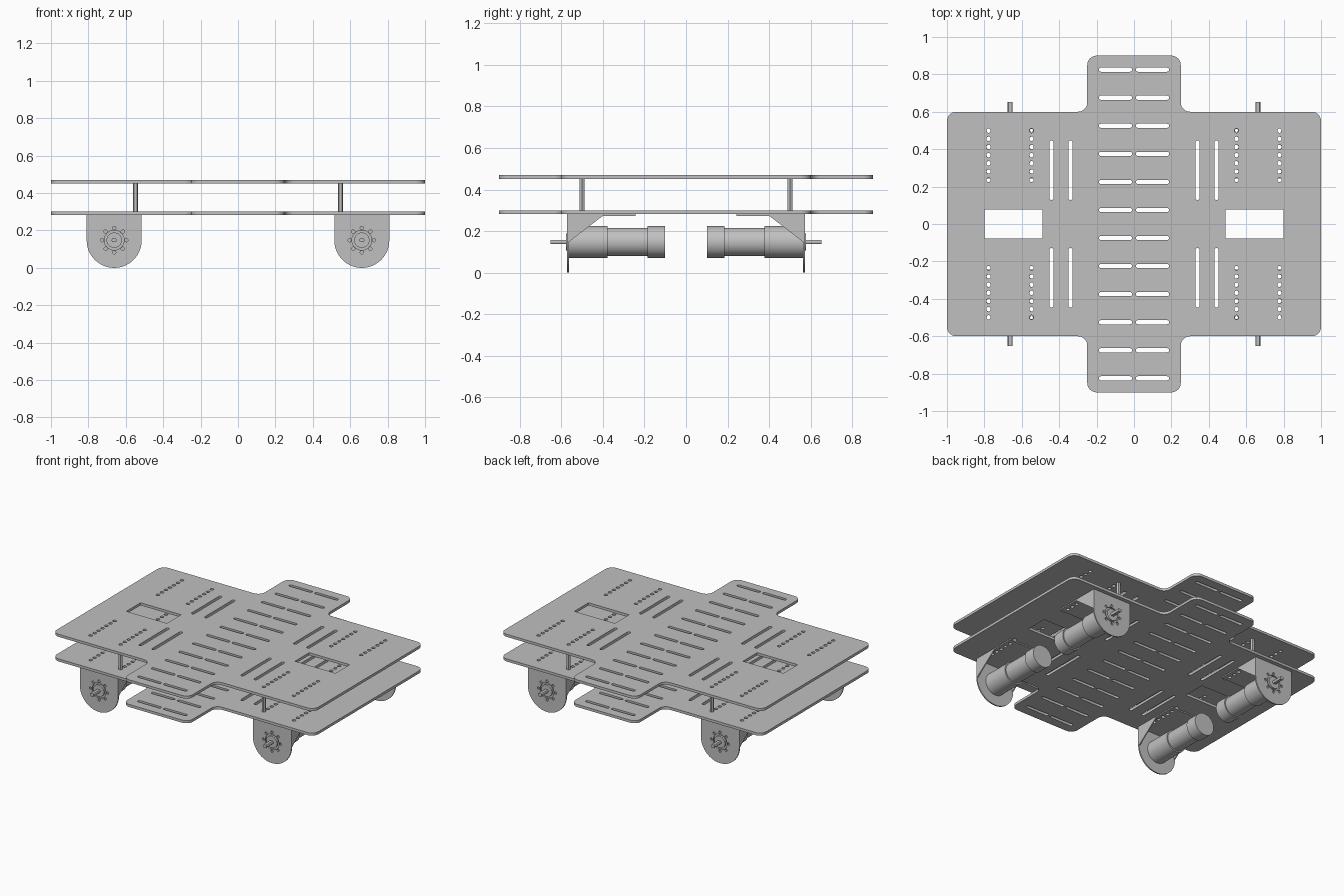
import bpy, bmesh
from math import pi, sin, cos, radians
from mathutils import Matrix, Vector

cube = bpy.data.objects.get("Cube")
if cube:
    bpy.data.objects.remove(cube, do_unlink=True)

grey = bpy.data.materials.new("metal grey")
grey.use_nodes = True
GREY = (0.53, 0.53, 0.53, 1)
grey.diffuse_color = GREY
grey.node_tree.nodes["Principled BSDF"].inputs["Base Color"].default_value = GREY


def add_object(name, mesh, matrix, smooth=True):
    mesh.materials.clear()
    mesh.materials.append(grey)
    obj = bpy.data.objects.new(name, mesh)
    bpy.context.collection.objects.link(obj)
    obj.matrix_world = matrix
    if smooth:
        bpy.ops.object.select_all(action='DESELECT')
        obj.select_set(True)
        bpy.context.view_layer.objects.active = obj
        bpy.ops.object.shade_smooth_by_angle(angle=radians(35))
    return obj


# ---- 2D loops ----
def arc(x, y, r, start, end, n):
    return [(x + r * cos(start + (end - start) * i / n),
             y + r * sin(start + (end - start) * i / n)) for i in range(n + 1)]


def circle(x, y, r, n=16):
    return arc(x, y, r, 0, 2 * pi, n)[:-1]


def rect(x, y, w, h):
    return [(x + a * w / 2, y + b * h / 2) for a, b in ((-1, -1), (1, -1), (1, 1), (-1, 1))]


def slot_x(x0, x1, y, r):
    return arc(x1, y, r, -pi / 2, pi / 2, 8) + arc(x0, y, r, pi / 2, 3 * pi / 2, 8)


def slot_y(y0, y1, x, r):
    return [(x + b, a) for a, b in ((p, -q) for p, q in slot_x(y0, y1, 0, r))]


def rounded(points, r, n=8):
    """Round every right-angled corner of a polygon, convex or concave."""
    out = []
    for i, p in enumerate(points):
        p = Vector(p)
        a = (Vector(points[i - 1]) - p).normalized() * r
        b = (Vector(points[(i + 1) % len(points)]) - p).normalized() * r
        for k in range(n + 1):
            t = pi / 2 * k / n
            out.append(tuple(p + a * (1 - sin(t)) + b * (1 - cos(t))))
    return out


def slab(name, loops, z0, z1, matrix=Matrix()):
    """Extrude an outline with holes between two heights."""
    curve = bpy.data.curves.new(name, 'CURVE')
    curve.dimensions = '2D'
    curve.fill_mode = 'BOTH'
    curve.extrude = (z1 - z0) / 2
    for loop in loops:
        spline = curve.splines.new('POLY')
        spline.points.add(len(loop) - 1)
        for pt, (x, y) in zip(spline.points, loop):
            pt.co = (x, y, 0, 1)
        spline.use_cyclic_u = True
    temp = bpy.data.objects.new(name + " outline", curve)
    bpy.context.collection.objects.link(temp)
    graph = bpy.context.evaluated_depsgraph_get()
    mesh = bpy.data.meshes.new_from_object(temp.evaluated_get(graph))
    bpy.data.objects.remove(temp, do_unlink=True)
    bpy.data.curves.remove(curve)
    mesh.transform(Matrix.Translation((0, 0, (z0 + z1) / 2)))
    bm = bmesh.new()
    bm.from_mesh(mesh)
    bmesh.ops.remove_doubles(bm, verts=bm.verts, dist=1e-5)
    bmesh.ops.recalc_face_normals(bm, faces=bm.faces)
    bm.to_mesh(mesh)
    bm.free()
    return add_object(name, mesh, matrix)


def lathe(name, profile, matrix):
    """Revolve (radius, depth) points about the local z axis."""
    bm = bmesh.new()
    verts = [bm.verts.new((r, 0, z)) for r, z in profile]
    edges = [bm.edges.new(pair) for pair in zip(verts, verts[1:])]
    bmesh.ops.spin(bm, geom=verts + edges, cent=(0, 0, 0), axis=(0, 0, 1),
                   angle=2 * pi, steps=40)
    bmesh.ops.remove_doubles(bm, verts=bm.verts, dist=1e-5)
    bmesh.ops.recalc_face_normals(bm, faces=bm.faces)
    mesh = bpy.data.meshes.new(name)
    bm.to_mesh(mesh)
    bm.free()
    return add_object(name, mesh, matrix)


# ---- chassis plates ----
HOLE_Y = [0.237 + 0.0437 * i for i in range(7)]
quarter = [(1, 0.6), (0.25, 0.6), (0.25, 0.9)]
outline = quarter + [(-x, y) for x, y in reversed(quarter)]
outline += [(-x, -y) for x, y in outline]

cutouts = []
for row in range(12):
    y = -0.825 + 0.15 * row
    cutouts += [slot_x(-0.177, -0.021, y, 0.011), slot_x(0.021, 0.177, y, 0.011)]
for sx in (-1, 1):
    cutouts.append(rect(sx * 0.645, 0, 0.31, 0.155))
    for x in (0.34, 0.441):
        cutouts += [slot_y(0.139, 0.436, sx * x, 0.011), slot_y(-0.436, -0.139, sx * x, 0.011)]
    for x in (0.548, 0.778):
        cutouts += [circle(sx * x, sy * y, 0.012) for y in HOLE_Y for sy in (-1, 1)]

plate_loops = [rounded(outline, 0.05)] + cutouts
slab("lower_plate", plate_loops, 0.282, 0.30)
slab("upper_plate", plate_loops, 0.452, 0.47)

# ---- standoffs, brackets and motors at the four corners ----
AXLE_Z, HALF = 0.148, 0.147
UPRIGHT = Matrix.Rotation(pi / 2, 4, 'X')      # local y up, local z to the front
SIDEWAYS = Matrix.Rotation(pi / 2, 4, 'Z') @ UPRIGHT   # local x to the back, y up

face = [(HALF, 0.282), (-HALF, 0.282)] + arc(0, HALF, HALF, pi, 2 * pi, 32)
face_holes = [circle(0, AXLE_Z, 0.053, 32)]
face_holes += [circle(0.065 * cos(k * pi / 4), AXLE_Z + 0.065 * sin(k * pi / 4), 0.009)
               for k in range(8)]
flange_holes = [circle(x, -y, 0.012) for x in (-0.115, 0.115) for y in HOLE_Y[1:]]
gusset = [(-0.565, 0.282), (-0.565, 0.147), (-0.40, 0.274), (-0.40, 0.282)]
motor = [(0, 0.578), (0.041, 0.578), (0.041, 0.564), (0.077, 0.564), (0.077, 0.377),
         (0.068, 0.377), (0.068, 0.185), (0.076, 0.185), (0.076, 0.102), (0, 0.102)]
shaft = [(x, AXLE_Z + max(-0.01, min(0.01, z))) for x, z in circle(0, 0, 0.0135, 24)]

for fore, turn in (("front", 0), ("rear", pi)):
    for side, sx in (("left", 1), ("right", -1)):
        tag = f"{fore}_{side}_"
        base = Matrix.Translation((sx * 0.662, 0, 0)) @ Matrix.Rotation(turn, 4, 'Z')
        sy = -1 if turn == 0 else 1
        slab(tag + "standoff", [circle(0, 0, 0.0135, 6), circle(0, 0, 0.008)], 0.30, 0.452,
             Matrix.Translation((sx * 0.548, sy * 0.5, 0)))
        slab(tag + "bracket_face", [face] + face_holes, 0.564, 0.573, base @ UPRIGHT)
        slab(tag + "bracket_flange", [rect(0, -0.403, 2 * HALF, 0.322)] + flange_holes,
             0.274, 0.282, base)
        for edge in (-1, 1):
            x = edge * (HALF - 0.004)
            slab(tag + "bracket_gusset", [gusset], x - 0.004, x + 0.004, base @ SIDEWAYS)
        lathe(tag + "motor", motor, base @ Matrix.Translation((0, 0, AXLE_Z)) @ UPRIGHT)
        slab(tag + "motor_shaft", [shaft], 0.57, 0.653, base @ UPRIGHT)
